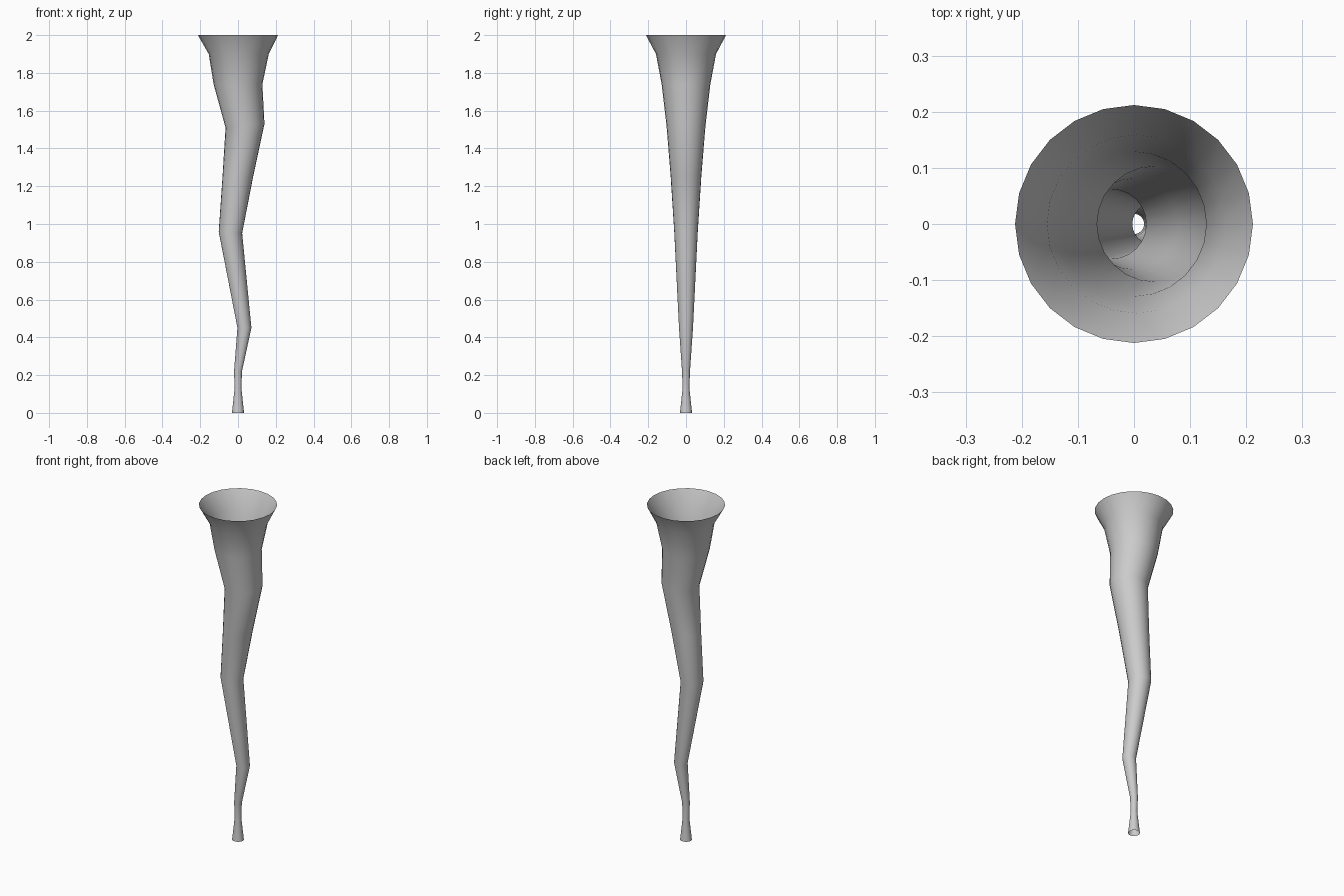
import bpy, bmesh
from math import cos, sin, pi

if "Cube" in bpy.data.objects:
    bpy.data.objects.remove(bpy.data.objects["Cube"])

SIDES = 24
# Ring profile: height, sideways offset, radius, tilt (z rise at +x edge)
RINGS = [
    (0.00, 0.000, 0.032, 0.0), (0.13, 0.000, 0.018, 0.0),
    (0.22, 0.000, 0.021, 0.0), (0.45, 0.034, 0.037, 0.0),
    (0.955, -0.040, 0.062, -0.004), (1.25, -0.001, 0.081, 0.0),
    (1.52, 0.037, 0.103, 0.01), (1.74, 0.000, 0.129, 0.0),
    (1.90, 0.004, 0.159, 0.0), (2.00, 0.000, 0.212, 0.0),
]

# Open, wavy horn skinned ring by ring
bm = bmesh.new()
loops = []
for z, x, r, tilt in RINGS:
    angles = [2 * pi * i / SIDES for i in range(SIDES)]
    loops.append([bm.verts.new((x + r * cos(a), r * sin(a), z + tilt * cos(a)))
                  for a in angles])
for low, high in zip(loops, loops[1:]):
    for i in range(SIDES):
        j = (i + 1) % SIDES
        bm.faces.new((low[i], low[j], high[j], high[i]))

mesh = bpy.data.meshes.new("horn_tube")
bm.to_mesh(mesh)
bm.free()
for face in mesh.polygons:
    face.use_smooth = True
horn = bpy.data.objects.new("horn_tube", mesh)
bpy.context.collection.objects.link(horn)
